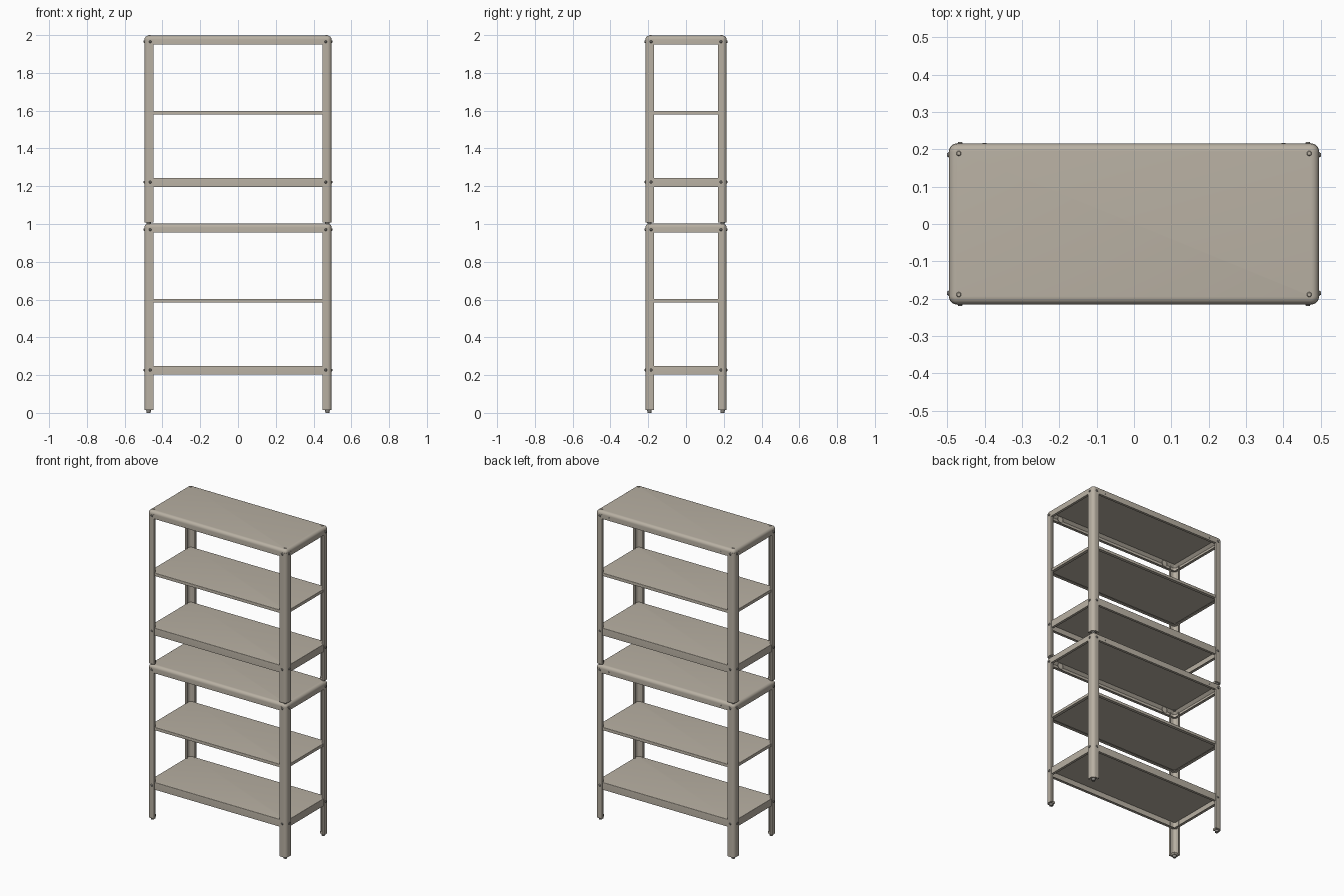
import bpy, bmesh, math
from mathutils import Matrix, Vector

if "Cube" in bpy.data.objects:
    bpy.data.objects.remove(bpy.data.objects["Cube"])


def material(name, rgb):
    m = bpy.data.materials.new(name)
    m.diffuse_color = (*rgb, 1)
    m.use_nodes = True
    m.node_tree.nodes["Principled BSDF"].inputs["Base Color"].default_value = m.diffuse_color
    return m


BEIGE = material("beige paint", (0.48, 0.435, 0.365))
STEEL = material("grey steel", (0.25, 0.24, 0.22))
HX, HY = 0.4955, 0.2155          # outer half sizes of the rack


def finish(bm, name, mat):
    bmesh.ops.recalc_face_normals(bm, faces=bm.faces)
    me = bpy.data.meshes.new(name)
    bm.to_mesh(me)
    bm.free()
    me.materials.append(mat)
    ob = bpy.data.objects.new(name, me)
    bpy.context.collection.objects.link(ob)
    bpy.ops.object.select_all(action='DESELECT')
    ob.select_set(True)
    bpy.context.view_layer.objects.active = ob
    bpy.ops.object.shade_smooth_by_angle(angle=math.radians(35))
    return ob


def rounded_ring(hx, hy, r, n=6):
    pts = []
    for q, (sx, sy) in enumerate([(1, 1), (-1, 1), (-1, -1), (1, -1)]):
        for i in range(n + 1):
            a = math.pi / 2 * (q + i / n)
            pts.append((sx * (hx - r) + r * math.cos(a), sy * (hy - r) + r * math.sin(a)))
    return pts


def pan(name, hx, hy, r, profile):
    """Loft rounded rectangles along (inset, z) pairs and cap both ends."""
    bm = bmesh.new()
    rings = []
    for inset, z in profile:
        pts = rounded_ring(hx - inset, hy - inset, max(r - inset, 0.002))
        rings.append([bm.verts.new((x, y, z)) for x, y in pts])
    for a, b in zip(rings, rings[1:]):
        for i in range(len(a)):
            j = (i + 1) % len(a)
            bm.faces.new((a[i], a[j], b[j], b[i]))
    bm.faces.new(rings[0])
    bm.faces.new(rings[-1])
    return finish(bm, name, BEIGE)


def folded_profile(top, depth, radius, lip, t=0.004):
    """Open-bottomed sheet pan: rounded top, skirt, folded-in lip."""
    low = top - depth
    out = []
    for i in range(7):
        a = math.pi / 2 * i / 6
        out.append((radius * (1 - math.sin(a)), top - radius * (1 - math.cos(a))))
    return out + [(0, low), (lip, low), (lip, low + t), (t, low + t),
                  (t, top - radius), (max(radius, t + 0.001), top - t)]


def leg(name, sx, sy, z0, z1):
    w, r, t, lip, n = 0.047, 0.022, 0.004, 0.013, 7

    def arc(rad):
        return [(r - rad * math.sin(math.pi / 2 * i / n),
                 r - rad * math.cos(math.pi / 2 * i / n)) for i in range(n + 1)]
    outer = [(w, lip), (w, 0)] + arc(r) + [(0, w), (lip, w)]
    inner = [(w - t, lip), (w - t, t)] + arc(r - t) + [(t, w - t), (lip, w - t)]
    bm = bmesh.new()
    lines = [[[bm.verts.new((sx * (HX - x), sy * (HY - y), z)) for x, y in pts]
              for z in (z0, z1)] for pts in (outer, inner)]
    (o0, o1), (i0, i1) = lines
    for i in range(len(o0) - 1):
        for a, b in ((o0, o1), (i0, i1), (o0, i0), (o1, i1)):
            bm.faces.new((a[i], a[i + 1], b[i + 1], b[i]))
    for k in (0, -1):
        bm.faces.new((o0[k], o1[k], i1[k], i0[k]))
    finish(bm, name, BEIGE)


def add_disc(bm, loc, direction, radius, depth, tip=1.0, seg=14):
    rot = Vector((0, 0, 1)).rotation_difference(Vector(direction)).to_matrix().to_4x4()
    bmesh.ops.create_cone(bm, cap_ends=True, segments=seg, radius1=radius,
                          radius2=radius * tip, depth=depth,
                          matrix=Matrix.Translation(loc) @ rot)


def unit(label, b):
    top = b + 1.002
    # Top tray and the two shelves
    pan(label + "_top_tray", HX - 0.0006, HY - 0.0006, 0.022,
        folded_profile(top, 0.047, 0.02, 0.016))
    pan(label + "_middle_shelf", HX - 0.006, HY - 0.006, 0.02,
        folded_profile(b + 0.604, 0.019, 0.003, 0.02))
    pan(label + "_lower_shelf", HX - 0.005, HY - 0.005, 0.02,
        folded_profile(b + 0.249, 0.047, 0.003, 0.016))

    bolts, feet, domes, plugs, tabs = (bmesh.new() for _ in range(5))
    for sx in (-1, 1):
        for sy in (-1, 1):
            side = ("back" if sy > 0 else "front") + ("_right" if sx > 0 else "_left")
            leg(f"{label}_{side}_leg", sx, sy, b + 0.014, top - 0.021)
            # Bolt heads on both outer faces of each leg
            for z in (b + 0.97, b + 0.227):
                add_disc(bolts, (sx * 0.465, sy * (HY + 0.0015), z), (0, sy, 0), 0.008, 0.006, 0.6)
                add_disc(bolts, (sx * (HX + 0.0015), sy * 0.185, z), (sx, 0, 0), 0.008, 0.006, 0.6)
            # Foot plug, glide, and stacking dome on the top
            bmesh.ops.create_cube(plugs, size=1, matrix=Matrix.Translation(
                (sx * (HX - 0.022), sy * (HY - 0.022), b + 0.021)) @ Matrix.Diagonal((0.03, 0.03, 0.014, 1)))
            add_disc(feet, (sx * (HX - 0.022), sy * (HY - 0.022), b + 0.009), (0, 0, -1), 0.013, 0.018, 0.8)
            add_disc(domes, (sx * 0.469, sy * 0.189, top + 0.0005), (0, 0, 1), 0.008, 0.005, 0.6)
        # Wall-fixing plugs on the back skirt, round tabs inside the front skirt
        add_disc(bolts, (sx * 0.4, HY, top - 0.03), (0, 1, 0), 0.005, 0.002)
        add_disc(tabs, (sx * 0.4, -HY + 0.018, top - 0.024), (0, 1, 0), 0.02, 0.003, 1, 20)
    finish(bolts, label + "_bolts", STEEL)
    finish(feet, label + "_feet", STEEL)
    finish(domes, label + "_stacking_domes", BEIGE)
    finish(plugs, label + "_foot_plugs", BEIGE)
    finish(tabs, label + "_fixing_tabs", BEIGE)


# Two identical racks stacked on each other
unit("lower_rack", 0.0)
unit("upper_rack", 0.995)
